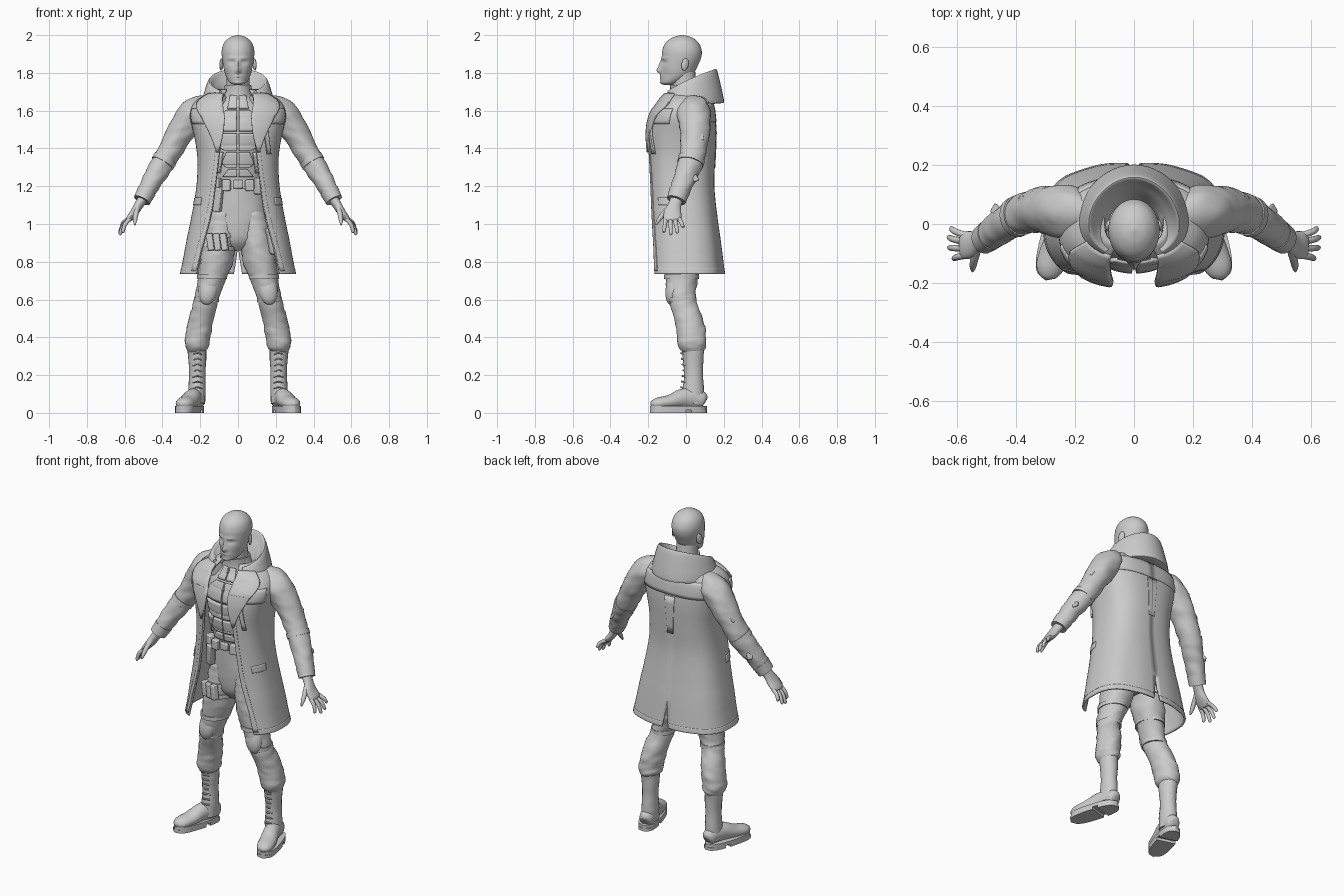
import bpy, bmesh, math
from math import sin, cos, pi
from mathutils import Vector, Matrix, Euler, noise

cube = bpy.data.objects.get("Cube")
if cube:
    bpy.data.objects.remove(cube)

grey = bpy.data.materials.new("plain grey")
grey.use_nodes = True
grey.diffuse_color = (.6, .6, .6, 1)
grey.node_tree.nodes["Principled BSDF"].inputs["Base Color"].default_value = (.6, .6, .6, 1)
parts = []


def finish(name, bm, mirror=False, thick=0, bevel=0):
    bmesh.ops.recalc_face_normals(bm, faces=bm.faces)
    mesh = bpy.data.meshes.new(name)
    bm.to_mesh(mesh)
    bm.free()
    mesh.materials.append(grey)
    ob = bpy.data.objects.new(name, mesh)
    bpy.context.collection.objects.link(ob)
    if thick:
        mod = ob.modifiers.new("thickness", 'SOLIDIFY')
        mod.thickness, mod.offset = thick, 0
    if bevel:
        mod = ob.modifiers.new("bevel", 'BEVEL')
        mod.width, mod.segments = bevel, 2
    if mirror:
        ob.modifiers.new("mirror", 'MIRROR').merge_threshold = .0005
    parts.append(ob)
    return ob


def spline(rows, k):
    """Smooth interpolation through the rows, k steps per span."""
    out = []
    for i in range(len(rows) - 1):
        quad = [rows[max(i - 1, 0)], rows[i], rows[i + 1], rows[min(i + 2, len(rows) - 1)]]
        for j in range(k):
            t = j / k
            out.append([b + t / 2 * (c - a + t * (2 * a - 5 * b + 4 * c - d + t * (3 * (b - c) + d - a)))
                        for a, b, c, d in zip(*quad)])
    return out + [list(rows[-1])]


def nearest(fine, index, value):
    return min(fine, key=lambda r: abs(r[index] - value))


def skin(rings, closed):
    """Join rings of points into a surface."""
    bm = bmesh.new()
    grid = [[bm.verts.new(p) for p in ring] for ring in rings]
    n = len(grid[0])
    for r, s in zip(grid, grid[1:]):
        for j in range(n if closed else n - 1):
            bm.faces.new((r[j], r[(j + 1) % n], s[(j + 1) % n], s[j]))
    if closed:
        bm.faces.new(grid[0])
        bm.faces.new(grid[-1])
    return bm


def tube(name, rows, n=20, k=4, flat=False, mirror=False, fold=0, ref=(1, 0, 0)):
    """Rows are x, y, z and two radii; rings follow the path."""
    pts, rings, ref = spline(rows, k), [], Vector(ref)
    for i, p in enumerate(pts):
        c = Vector(p[:3])
        t = Vector((0, 0, 1))
        if not flat:
            t = (Vector(pts[min(i + 1, len(pts) - 1)][:3]) - Vector(pts[max(i - 1, 0)][:3])).normalized()
        a = (ref - t * t.dot(ref)).normalized()
        b = t.cross(a)
        ring = []
        for j in range(n):
            g = 2 * pi * j / n
            d = a * max(p[3], .002) * cos(g) + b * max(p[4], .002) * sin(g)
            q = c + d
            wrinkle = noise.noise(Vector((q.x * 14, q.y * 14, q.z * 32 + q.x * 12)))
            ring.append(q + d * fold * wrinkle)
        rings.append(ring)
    return finish(name, skin(rings, True), mirror)


def patch(name, surf, rows, thick=.008, mirror=True, cols=10, steps=5):
    """Cloth plate on a surface; rows are v, first u, last u."""
    rings = []
    for r, s in zip(rows, rows[1:]):
        for i in range(steps + 1):
            v, u0, u1 = [a + (b - a) * i / steps for a, b in zip(r, s)]
            rings.append([surf(u0 + (u1 - u0) * j / cols, v) for j in range(cols + 1)])
    return finish(name, skin(rings, False), mirror, thick)


def box(name, loc, size, rot=(0, 0, 0), mirror=False, bevel=.006):
    bm = bmesh.new()
    mat = Matrix.LocRotScale(Vector(loc), Euler(rot), Vector(size))
    bmesh.ops.create_cube(bm, size=1, matrix=mat)
    return finish(name, bm, mirror, bevel=bevel)


def ball(name, loc, size, rot=(0, 0, 0), mirror=True):
    bm = bmesh.new()
    mat = Matrix.LocRotScale(Vector(loc), Euler(rot), Vector(size))
    bmesh.ops.create_uvsphere(bm, u_segments=20, v_segments=12, radius=1, matrix=mat)
    return finish(name, bm, mirror)


# Head with sculpted face
head = tube("head", [(0, -.09, 1.735, .015, .02), (0, -.085, 1.745, .04, .045), (0, -.06, 1.77, .058, .073),
                     (0, -.045, 1.8, .07, .088), (0, -.034, 1.84, .079, .097), (0, -.024, 1.88, .085, .104),
                     (0, -.021, 1.92, .086, .104), (0, -.021, 1.96, .073, .087), (0, -.02, 1.988, .043, .05),
                     (0, -.02, 2, .006, .006)], n=56, k=6, flat=True)
face = [(0, 1.812, .014, .016, -.022), (0, 1.842, .01, .022, -.013), (.033, 1.856, .017, .011, .011),
        (.03, 1.878, .03, .008, -.005), (0, 1.781, .024, .005, -.006), (0, 1.768, .02, .005, -.005),
        (0, 1.748, .02, .01, -.006), (.055, 1.79, .015, .02, .005), (.033, 1.856, .009, .005, -.005)]
for v in head.data.vertices:
    if v.co.y < -.04:
        v.co.y += sum(d * math.exp(-((abs(v.co.x) - x) / w) ** 2 - ((v.co.z - z) / h) ** 2)
                      for x, z, w, h, d in face)
ball("ear", (.088, -.005, 1.845), (.009, .02, .033), (-.2, 0, .3))
tube("neck", [(0, .005, 1.6, .08, .08), (0, -.005, 1.7, .064, .066), (0, -.015, 1.8, .06, .064)])

# Torso, vest and belt
torso = [(0, 0, .86, .05, .06), (0, 0, .92, .13, .105), (0, 0, 1.05, .16, .118), (0, -.005, 1.2, .14, .118),
         (0, -.015, 1.35, .155, .128), (0, -.02, 1.5, .175, .132), (0, -.005, 1.6, .16, .115),
         (0, 0, 1.67, .09, .08), (0, -.005, 1.73, .07, .075)]
tube("shirt_and_hips", torso, n=32, flat=True, fold=.03)
torso_fine = spline(torso, 30)


def vest(x, z):
    _, y, _, rx, ry = nearest(torso_fine, 2, z)
    return Vector((x, y - .007 - ry * math.sqrt(max(0, 1 - (x / rx) ** 2)), z))


patch("chest_plate", vest, [(1.6, .006, .06), (1.56, .006, .105), (1.49, .006, .12)], .014)
patch("rib_plate", vest, [(1.48, .006, .12), (1.41, .006, .105), (1.39, .006, .07)], .016)
patch("belly_plate", vest, [(1.38, .005, .06), (1.32, .005, .085), (1.3, .005, .06)], .014)
patch("side_plate", vest, [(1.38, .08, .13), (1.27, .095, .12)], .014)
patch("lower_plate", vest, [(1.29, .005, .05), (1.25, .005, .08)], .012)
patch("throat_plate", vest, [(1.68, .005, .04), (1.61, .005, .055)], .012)
tube("shirt_collar", [(0, -.005, 1.65, .084, .082), (0, -.008, 1.7, .073, .076), (0, -.012, 1.735, .07, .074)], flat=True)
tube("belt", [(0, -.005, 1.185, .147, .124), (0, -.005, 1.235, .146, .125)], n=32, flat=True)
box("buckle", (0, -.135, 1.21), (.05, .02, .045))
box("belt_pouch", (.062, -.128, 1.205), (.045, .03, .06), (0, 0, .25), True)
box("hip_pouch", (.115, -.1, 1.2), (.05, .045, .085), (0, 0, .6), True)
box("holster", (-.105, -.115, 1.13), (.04, .04, .13), (.1, .15, -.4))

# Trousers, knee pads and pockets
leg = [(.08, 0, 1.06, .078, .1), (.09, -.005, .95, .088, .11), (.112, -.015, .82, .088, .103),
       (.148, -.025, .68, .07, .08), (.172, -.015, .58, .062, .07), (.2, .02, .47, .066, .076),
       (.215, .03, .39, .066, .078), (.218, .034, .35, .062, .074), (.218, .036, .325, .045, .055)]
tube("trouser_leg", leg, n=28, k=7, mirror=True, fold=.1)
ball("knee_pad", (.158, -.07, .655), (.052, .038, .085), (-.15, -.15, .1))
for z in (.72, .6):
    x, y, _, rx, ry = nearest(spline(leg, 30), 2, z)
    tube("knee_strap", [(x, y, z - .012, rx * 1.07, ry * 1.07), (x, y, z + .012, rx * 1.07, ry * 1.07)], mirror=True)
for z in (.94, .87):
    x, y, _, rx, ry = nearest(spline(leg, 30), 2, z)
    tube("thigh_strap", [(-x, y, z - .012, rx * 1.06, ry * 1.06), (-x, y, z + .012, rx * 1.06, ry * 1.06)])
for i in range(3):
    box("thigh_pouch", (-.145 + i * .036, -.11 - i * .008, .905), (.034, .035, .09), (0, -.15, -.3))
box("cargo_pocket", (.17, -.06, .91), (.05, .1, .14), (0, -.15, .5), bevel=.012)
box("cargo_flap", (.172, -.064, .97), (.058, .108, .035), (0, -.15, .5))

# Boots
tube("boot_shaft", [(.217, .036, .35, .052, .062), (.216, .038, .3, .048, .056), (.216, .04, .2, .043, .05),
                    (.218, .038, .11, .046, .058), (.22, .034, .05, .046, .06)], mirror=True, fold=.04)
tube("boot_foot", [(.212, .102, .06, .015, .02), (.214, .09, .065, .038, .045), (.222, .04, .075, .045, .056),
                   (.242, -.02, .075, .046, .052), (.265, -.085, .058, .05, .038), (.285, -.145, .05, .047, .032),
                   (.295, -.175, .045, .03, .022), (.298, -.186, .042, .006, .006)], mirror=True)
heel, toe = Vector((.212, .11, 0)), Vector((.3, -.19, 0))
across = Vector((.96, .28, 0))


def sole(name, start, end, z0, z1):
    """Slab along the foot with rounded ends."""
    rings = []
    for z in (z0, z1):
        side = []
        for i in range(13):
            f = start + (end - start) * i / 12
            w = (.042 + .012 * sin(pi * f)) * (1 - abs(2 * f - 1) ** 6) ** .5 + .003
            side.append((heel.lerp(toe, f) + Vector((0, 0, z)), across * w))
        rings.append([c + d for c, d in side] + [c - d for c, d in reversed(side)])
    finish(name, skin(rings, True), True)


sole("boot_sole", 0, 1, .016, .036)
sole("boot_heel", 0, .32, 0, .018)
sole("boot_tread", .42, 1, 0, .018)
for i in range(7):
    z, y = .13 + i * .03, -.008 - .012 * abs(i - 3) / 3
    tube("boot_lace", [(.19, y + .014, z, .004, .004), (.215, y - .007, z + .006, .005, .005),
                       (.24, y + .014, z, .004, .004)], n=6, mirror=True, ref=(0, 1, 0))

# Long coat: height, half width, front, back, opening, back slit
coat_rows = [(1.71, .1, -.08, .1, .06, 0), (1.67, .19, -.12, .125, .08, 0), (1.63, .235, -.15, .14, .09, 0),
             (1.57, .25, -.185, .15, .09, 0), (1.48, .23, -.2, .155, .085, 0), (1.35, .21, -.198, .15, .1, 0),
             (1.2, .215, -.195, .145, .118, 0), (1.05, .24, -.193, .16, .14, 0), (.9, .27, -.195, .18, .18, 0),
             (.82, .285, -.197, .19, .2, .008), (.735, .302, -.2, .2, .22, .022)]
coat_fine = spline(coat_rows, 30)
POWER = .75


def coat(s, z, off=0):
    """Point on the left half, s from front edge to middle of the back."""
    _, rx, yf, yb, gap, slit = nearest(coat_fine, 0, z)
    start = math.asin((gap / rx) ** (1 / POWER))
    t = start + (pi - start) * s
    c = cos(t)
    half = (yb - yf) / 2 + off + .006 * sin(9 * t) * max(0, 1.15 - z)
    x = (rx + off) * max(0, sin(t)) ** POWER
    return Vector((max(x, slit), (yf + yb) / 2 - half * math.copysign(abs(c) ** POWER, c), z))


def coat_top(s, z):
    return coat(s, z, .005)


heights = [r[0] for r in spline(coat_rows, 4)]
finish("coat", skin([[coat(j / 48, z) for j in range(49)] for z in heights], False), True, .01)
patch("lapel", lambda s, z: coat(s, z, .012),
      [(1.69, 0, .28), (1.64, -.02, .27), (1.57, -.03, .17), (1.38, 0, .02)], .012)
patch("front_yoke", coat_top, [(1.61, .1, .36), (1.53, .06, .36)])
patch("back_yoke", coat_top, [(1.64, .6, 1), (1.54, .6, 1)], cols=20)
patch("front_placket", coat_top, [(1.4, 0, .04), (1.05, 0, .05), (.75, 0, .06)], .006, steps=12)
patch("pocket_flap", coat_top, [(1.14, .16, .36), (1.1, .16, .36)])
patch("coat_hem", lambda s, z: coat(s, z, .003), [(.765, 0, 1), (.737, 0, 1)], .006, cols=48)
patch("back_seam", coat_top, [(1.53, .975, 1), (1.3, .985, 1)], .006)
patch("chest_zip", lambda s, z: coat(s, z, .009), [(1.53, .07, .11), (1.37, .11, .16)], .012, False)

# Hood lying around the neck: radius, height, share of lift
hood_profile = [(.075, 1.66, 0), (.11, 1.69, .05), (.135, 1.69, .09), (.155, 1.69, .13), (.168, 1.685, .122),
                (.185, 1.68, .06), (.202, 1.66, 0), (.196, 1.64, 0), (.15, 1.645, 0)]
hood = []
for i in range(41):
    a = (i / 20 - 1) * math.radians(142)
    back = (1 + cos(a)) / 2
    ring = []
    for r, z, lift in spline(hood_profile, 3):
        ring.append((r * .96 * sin(a), r * cos(a) * (.72 + .27 * back),
                     z + lift * (.3 + .7 * back) - .035 * (1 - back)))
    hood.append(ring)
finish("hood", skin(hood, True))

# Sleeves
sleeve = [(.15, .02, 1.625, .05, .07), (.21, .035, 1.6, .075, .09), (.265, .045, 1.545, .08, .085),
          (.32, .047, 1.46, .068, .075), (.375, .035, 1.36, .062, .069), (.43, .005, 1.27, .057, .062),
          (.475, -.028, 1.19, .05, .054), (.507, -.05, 1.13, .043, .048)]
tube("sleeve", sleeve, n=28, k=7, mirror=True, fold=.09)
tube("cuff", [(.483, -.034, 1.175, .051, .055), (.509, -.052, 1.125, .046, .051)], mirror=True)
tube("elbow_band", [(.385, .03, 1.345, .065, .071), (.4, .023, 1.32, .064, .07)], mirror=True)
box("arm_pocket", (.36, .055, 1.49), (.016, .075, .11), (0, -.55, .1), True)
box("forearm_strip", (.452, .028, 1.28), (.014, .035, .13), (.25, -.55, .4), True)

# Hands
tube("palm", [(.5, -.046, 1.14, .028, .034), (.525, -.06, 1.1, .024, .035), (.55, -.07, 1.06, .021, .046),
              (.578, -.072, 1.025, .016, .046), (.584, -.072, 1.015, .006, .035)], mirror=True)
for label, y0, x1, y1, z1 in (("index", -.106, .612, -.118, .955), ("middle", -.083, .628, -.08, .943),
                              ("ring", -.06, .63, -.045, .953), ("little", -.038, .622, -.014, .982)):
    base, tip = Vector((.57, y0, 1.03)), Vector((x1, y1, z1))
    bend = base.lerp(tip, .5) + Vector((.008, 0, .004))
    tube(label + "_finger", [(*base, .012, .012), (*bend, .011, .011), (*base.lerp(tip, .92), .009, .009),
                             (*tip, .003, .003)], n=10, mirror=True)
tube("thumb", [(.53, -.085, 1.09, .014, .016), (.54, -.118, 1.055, .014, .014), (.545, -.145, 1.02, .011, .011),
               (.546, -.16, .995, .004, .004)], n=10, mirror=True)

# Smooth shading with sharp creases kept
bpy.ops.object.select_all(action='DESELECT')
for ob in parts:
    ob.select_set(True)
bpy.context.view_layer.objects.active = parts[0]
bpy.ops.object.shade_smooth_by_angle(angle=math.radians(40))
